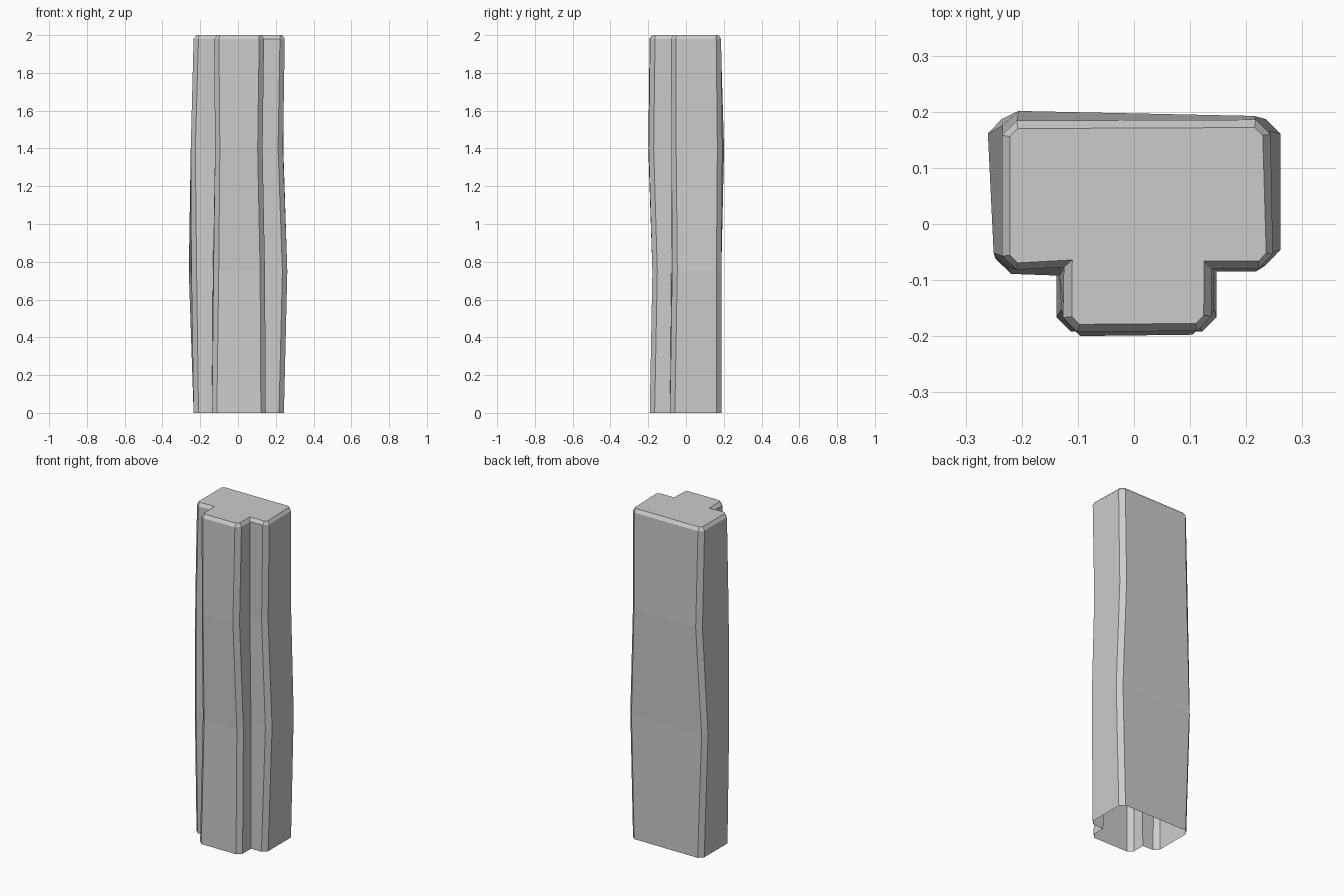
import bpy, bmesh
from mathutils import Vector

if "Cube" in bpy.data.objects:
    bpy.data.objects.remove(bpy.data.objects["Cube"])

CHAMFER = 0.026

# T-shaped section corners, counter-clockwise from back left; 2 and 5 are the inner corners
LEVELS = [
    (0.00, [(-.235, .187), (-.235, -.088), (-.138, -.090), (-.138, -.192),
            (.147, -.192), (.147, -.085), (.243, -.085), (.243, .187)]),
    (0.75, [(-.262, .187), (-.245, -.088), (-.133, -.092), (-.128, -.178),
            (.143, -.178), (.142, -.078), (.261, -.072), (.261, .187)]),
    (1.40, [(-.232, .202), (-.252, -.078), (-.118, -.072), (-.122, -.200),
            (.130, -.197), (.130, -.072), (.238, -.078), (.240, .192)]),
    (1.98, [(-.235, .184), (-.235, -.083), (-.125, -.077), (-.127, -.193),
            (.138, -.190), (.138, -.080), (.248, -.080), (.243, .186)]),
]
# Top face rim, pulled inward from the last level
RIM = [(-.221, .170), (-.221, -.070), (-.110, -.064), (-.111, -.179),
       (.124, -.177), (.125, -.066), (.236, -.066), (.229, .172)]


def chamfered(corners, z, size):
    """Cut each convex corner in two and keep the inner corners sharp."""
    ring = []
    pts = [Vector((x, y, z)) for x, y in corners]
    for i, p in enumerate(pts):
        if i in (2, 5):
            ring.append(p)
        else:
            for q in (pts[i - 1], pts[(i + 1) % len(pts)]):
                ring.append(p + (q - p).normalized() * size)
    return ring


bm = bmesh.new()
rings = [chamfered(c, z, CHAMFER) for z, c in LEVELS]
rings.append(chamfered(RIM, 2.0, 0.014))
loops = [[bm.verts.new(p) for p in ring] for ring in rings]

# Worn side walls and bevelled top edge
for low, high in zip(loops, loops[1:]):
    n = len(low)
    for i in range(n):
        j = (i + 1) % n
        bm.faces.new((low[i], low[j], high[j], high[i]))

# Top cap; the underside stays open
bm.faces.new(loops[-1])

mesh = bpy.data.meshes.new("stone_pillar")
bm.to_mesh(mesh)
bm.free()
pillar = bpy.data.objects.new("stone_pillar", mesh)
bpy.context.collection.objects.link(pillar)
